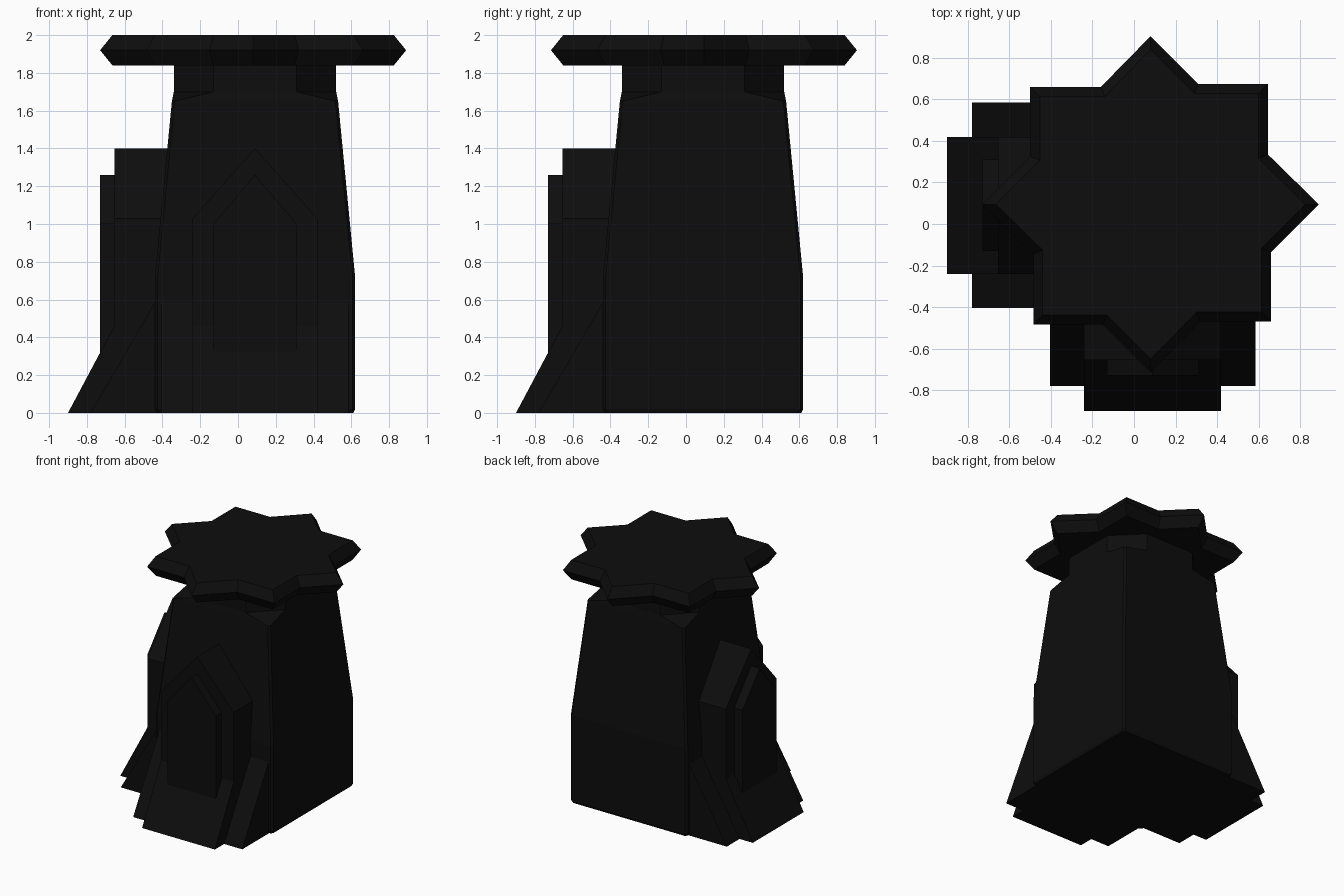
import bpy, bmesh
from mathutils import Matrix, Vector
from math import radians

cube = bpy.data.objects.get("Cube")
if cube:
    bpy.data.objects.remove(cube, do_unlink=True)

CENTRE = Vector((0.09, 0.09, 0))

# Single dark stone colour
stone = bpy.data.materials.new("black_stone")
stone.use_nodes = True
colour = (0.004, 0.004, 0.004, 1)
stone.diffuse_color = colour
stone.node_tree.nodes["Principled BSDF"].inputs["Base Color"].default_value = colour


def loft(name, rings, turn=0, centre=CENTRE):
    """Skin equal-length closed rings, cap both ends, turn and place."""
    bm = bmesh.new()
    loops = [[bm.verts.new(p) for p in ring] for ring in rings]
    for a, b in zip(loops, loops[1:]):
        n = len(a)
        for i in range(n):
            j = (i + 1) % n
            bm.faces.new((a[i], a[j], b[j], b[i]))
    bm.faces.new(loops[0][::-1])
    bm.faces.new(loops[-1])
    bmesh.ops.recalc_face_normals(bm, faces=bm.faces)
    bm.transform(Matrix.Translation(centre) @ Matrix.Rotation(radians(turn), 4, "Z"))
    mesh = bpy.data.meshes.new(name)
    bm.to_mesh(mesh)
    bm.free()
    mesh.materials.append(stone)
    obj = bpy.data.objects.new(name, mesh)
    bpy.context.collection.objects.link(obj)
    return obj


def chamfered_square(z, half, cut):
    k = half - cut
    quarter = [(half, -k), (half, k)]
    ring = []
    for _ in range(4):
        ring += [(x, y, z) for x, y in quarter]
        quarter = [(-y, x) for x, y in quarter]
    return ring


def star(z, size):
    quarter = [(0.81, 0), (0.565, 0.24), (0.565, 0.58), (0.23, 0.58)]
    ring = []
    for _ in range(4):
        ring += [(x * size, y * size, z) for x, y in quarter]
        quarter = [(-y, x) for x, y in quarter]
    return ring


def arch(name, half, base, spring, apex, front, back, turn):
    outline = [(-half, base), (half, base), (half, spring), (0, apex), (-half, spring)]
    loft(name, [[(x, y, z) for x, z in outline] for y in (front, back)], turn)


def wedge(name, half, toe, lip, height, turn):
    outline = [(toe, 0), (lip, height), (-0.4, height), (-0.4, 0)]
    loft(name, [[(x, y, z) for y, z in outline] for x in (-half, half)], turn)


# Tapered tower with corners cut away below the cap
loft("tower_body", [chamfered_square(*r) for r in (
    (0, 0.52, 0.015), (0.02, 0.53, 0.015), (0.72, 0.53, 0.015),
    (1.65, 0.44, 0.015), (1.7, 0.43, 0.21), (1.86, 0.43, 0.21))])

# Eight-pointed cap slab with bevelled rim
loft("star_cap", [star(1.84, 0.92), star(1.92, 1), star(2.0, 0.92)],
     centre=Vector((0.08, 0.095, 0)))

# Pointed-arch porches on the front and the right side
for side, turn in (("front", 0), ("right", -90)):
    arch(side + "_arch_frame", 0.33, 0, 1.03, 1.4, -0.745, -0.4, turn)
    arch(side + "_arch_panel", 0.22, 0.32, 1.0, 1.26, -0.82, -0.6, turn)
    wedge(side + "_sloped_foot", 0.33, -0.99, -0.745, 0.46, turn)
    wedge(side + "_buttress", 0.495, -0.87, -0.51, 0.62, turn)
